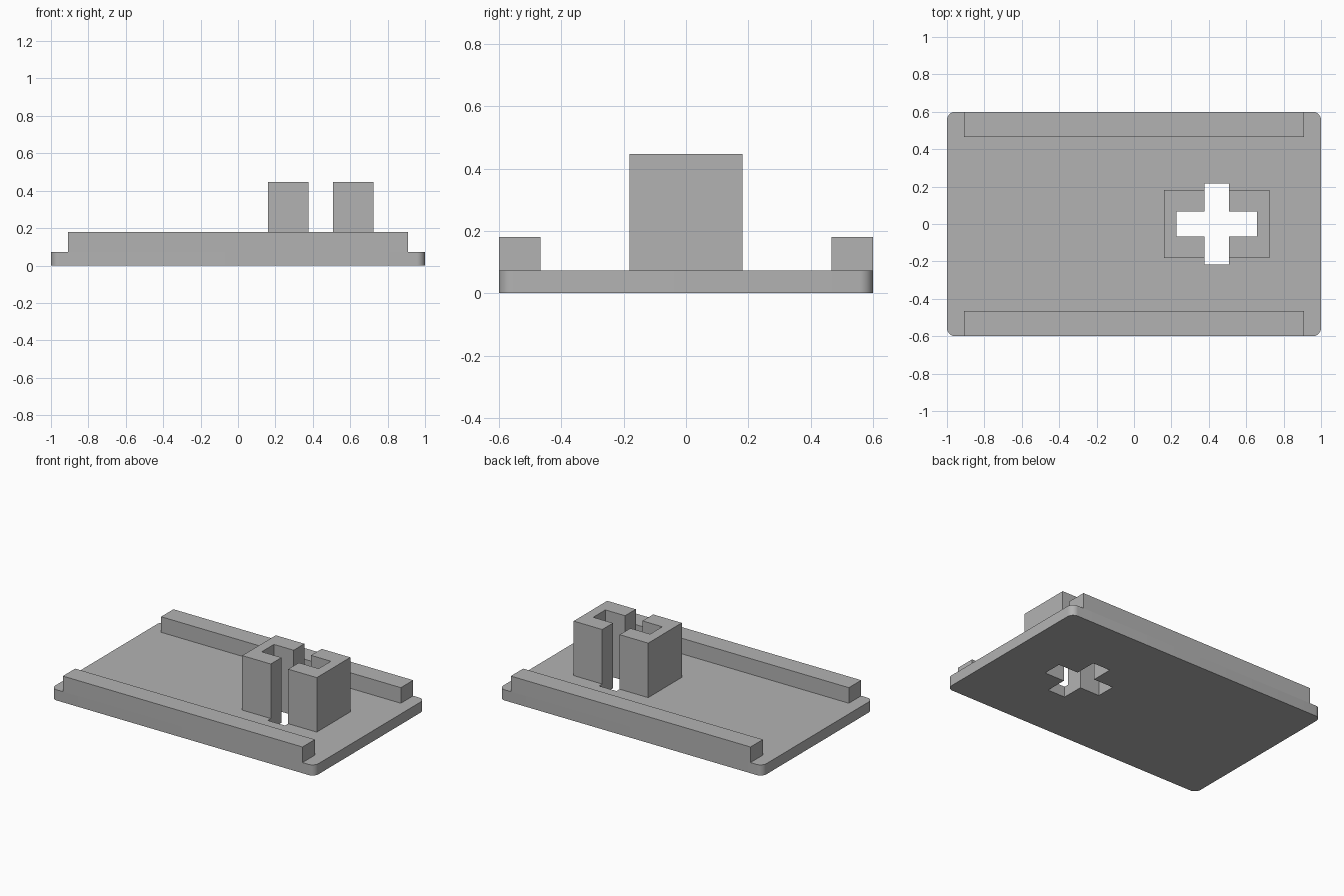
import bpy, bmesh
from math import radians, cos, sin

cube = bpy.data.objects.get("Cube")
if cube:
    bpy.data.objects.remove(cube, do_unlink=True)

grey = bpy.data.materials.new("plain grey")
grey.use_nodes = True
colour = (0.45, 0.45, 0.45, 1)
grey.diffuse_color = colour
grey.node_tree.nodes["Principled BSDF"].inputs["Base Color"].default_value = colour


def prism(name, outline, z0, z1):
    """Extrude a counter-clockwise outline from z0 to z1."""
    bm = bmesh.new()
    face = bm.faces.new([bm.verts.new((x, y, z0)) for x, y in outline])
    top = bmesh.ops.extrude_face_region(bm, geom=[face])["geom"]
    verts = [v for v in top if isinstance(v, bmesh.types.BMVert)]
    bmesh.ops.translate(bm, verts=verts, vec=(0, 0, z1 - z0))
    bmesh.ops.recalc_face_normals(bm, faces=bm.faces)
    mesh = bpy.data.meshes.new(name)
    bm.to_mesh(mesh)
    bm.free()
    mesh.materials.append(grey)
    obj = bpy.data.objects.new(name, mesh)
    bpy.context.collection.objects.link(obj)
    return obj


def rounded_rectangle(hx, hy, r, steps=8):
    points = []
    for i, (sx, sy) in enumerate([(1, 1), (-1, 1), (-1, -1), (1, -1)]):
        for k in range(steps + 1):
            a = radians(90 * (i + k / steps))
            points.append((sx * (hx - r) + r * cos(a), sy * (hy - r) + r * sin(a)))
    return points


plate_top, rail_top, socket_top = 0.073, 0.18, 0.447
centre = 0.4425          # socket position along x
slot, arm = 0.066, 0.216  # half width and half length of the cross
half_x, half_y = 0.283, 0.182

# Base plate with rounded corners
plate = prism("base_plate", rounded_rectangle(1, 0.6, 0.045), 0, plate_top)

# Cross-shaped hole through the plate
quarter = [(arm, -slot), (arm, slot), (slot, slot)]
cross = []
for turn in range(4):
    cross += [(centre + x, y) for x, y in quarter]
    quarter = [(-y, x) for x, y in quarter]
cutter = prism("cross_cutter", cross, -0.1, 0.2)
cutter.hide_render = True
cut = plate.modifiers.new("cross_hole", "BOOLEAN")
cut.object = cutter
cut.operation = "DIFFERENCE"
cut.solver = "EXACT"
bpy.ops.object.select_all(action="DESELECT")
plate.select_set(True)
bpy.context.view_layer.objects.active = plate
bpy.ops.object.modifier_apply(modifier=cut.name)
bpy.data.objects.remove(cutter, do_unlink=True)
bpy.ops.object.shade_smooth_by_angle(angle=radians(30))

# Long rails on the front and back edges
for name, y0, y1 in [("front_rail", -0.6, -0.466), ("back_rail", 0.466, 0.6)]:
    prism(name, [(-0.91, y0), (0.91, y0), (0.91, y1), (-0.91, y1)], plate_top, rail_top)

# Two facing C-shaped halves of the socket
half = [(slot, -half_y), (half_x, -half_y), (half_x, half_y), (slot, half_y),
        (slot, slot), (arm, slot), (arm, -slot), (slot, -slot)]
for name, side in [("left_socket_half", 1), ("right_socket_half", -1)]:
    prism(name, [(centre + side * x, y) for x, y in half], plate_top, socket_top)
